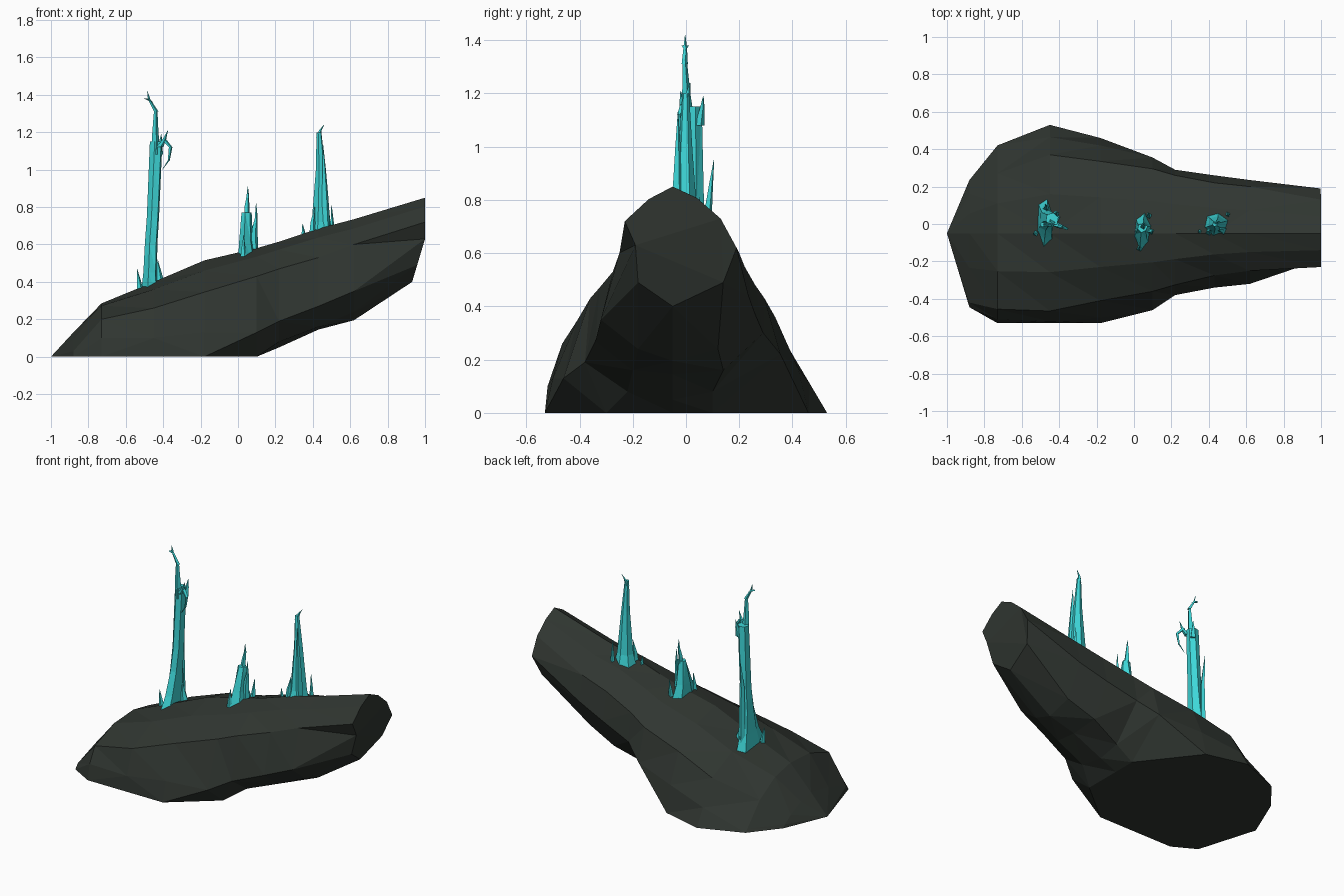
import bpy, bmesh, math, random
random.seed(4)

def material(name, rgb):
    m = bpy.data.materials.new(name)
    m.diffuse_color = (*rgb, 1)
    return m

ROCK = material("dark_grey_green_rock", (0.029, 0.036, 0.030))
CRYSTAL = material("turquoise_crystal", (0.048, 0.68, 0.69))

def loft(bm, rings, tip=None):
    """Skin closed rings of points; close the start with a tip or a cap."""
    vs = [[bm.verts.new(p) for p in r] for r in rings]
    n = len(vs[0])
    for a, b in zip(vs, vs[1:]):
        for i in range(n):
            j = (i + 1) % n
            bm.faces.new((a[i], a[j], b[j], b[i]))
    if tip:
        t = bm.verts.new(tip)
        for i in range(n):
            bm.faces.new((t, vs[0][(i + 1) % n], vs[0][i]))
    else:
        bm.faces.new(vs[0][::-1])
    bm.faces.new(vs[-1])

def finish(bm, name, mat):
    bmesh.ops.remove_doubles(bm, verts=bm.verts, dist=0.0004)
    bmesh.ops.triangulate(bm, faces=bm.faces)
    bmesh.ops.recalc_face_normals(bm, faces=bm.faces)
    me = bpy.data.meshes.new(name)
    bm.to_mesh(me)
    bm.free()
    me.materials.append(mat)
    ob = bpy.data.objects.new(name, me)
    bpy.context.collection.objects.link(ob)

# Rock: x, ridge z, back shoulder, back side, back bottom, bottom z,
# front bottom, front side, front shoulder (y, z each)
MID_Y = -0.05
sections = [
    (-0.88, .13, .16, .06, .22, .02, .235, .00, .00, -.445, .00, -.445, .00, -.42, .03),
    (-0.73, .285, .27, .16, .40, .02, .42, .00, .00, -.53, .00, -.51, .10, -.455, .20),
    (-0.45, .40, .37, .27, .465, .11, .53, .00, .00, -.53, .00, -.52, .10, -.465, .26),
    (-0.18, .515, .335, .36, .42, .17, .46, .00, .00, -.53, .00, -.50, .13, -.41, .345),
    (0.10, .58, .295, .43, .355, .22, .10, .00, .00, -.30, .00, -.46, .13, -.36, .43),
    (0.22, .615, .26, .48, .29, .30, .10, .08, .05, -.22, .08, -.38, .19, -.325, .47),
    (0.43, .685, .22, .55, .26, .37, .14, .16, .145, -.20, .16, -.34, .27, -.275, .53),
    (0.62, .735, .20, .60, .235, .44, .12, .24, .195, -.18, .24, -.32, .35, -.25, .60),
    (1.00, .85, .13, .73, .19, .62, .14, .49, .40, -.18, .49, -.19, .63, -.23, .72),
]
rings = []
for x, top, *s in sections:
    bulge = .012 if x < -.8 else .018 if x > .5 else .03
    half = lambda y, z: ((y + MID_Y) / 2, (z + top) / 2 + bulge)  # rounds the back
    yz = [(MID_Y, top), half(s[0], s[1]), (s[0], s[1]), (s[2], s[3]), (s[4], s[5]),
          (MID_Y, s[6]), (s[7], s[8]), (s[9], s[10]), (s[11], s[12]), half(s[11], s[12])]
    # the end face leans inwards below its middle
    lean = lambda z: 0.3 * max(0, 0.63 - z) if x == 1 else 0
    rings.append([(x - lean(z), y, z) for y, z in yz])
bm = bmesh.new()
loft(bm, rings, tip=(-1, MID_Y, 0))
finish(bm, "rock", ROCK)

def shard(bm, path, sides=5):
    """Jagged tapering prism through (x, y, z, radius x, radius y)."""
    jag = [random.uniform(0.9, 1.15) for _ in range(sides)]
    loft(bm, [[(x + rx * jag[i] * math.cos(math.tau * i / sides + .3),
                y + ry * jag[i] * math.sin(math.tau * i / sides + .3), z)
               for i in range(sides)] for x, y, z, rx, ry in path])

def spike(bm, pts, r):
    """Thin splinter that narrows to its tip."""
    n = len(pts) - 1
    shard(bm, [(*p, r * (1 - i / n) + .001, r * (1 - i / n) + .001)
               for i, p in enumerate(pts)], 4)

def crystal(name, shaft, spikes):
    bm = bmesh.new()
    shard(bm, shaft, 6)
    for pts, r in spikes:
        spike(bm, pts, r)
    finish(bm, name, CRYSTAL)

# Tall crystal with hooked splinters at its top
crystal("tall_crystal",
    [(-.475, .0, .33, .05, .16), (-.47, .01, .45, .04, .10), (-.465, .02, .60, .037, .06),
     (-.455, .025, .75, .036, .048), (-.438, .025, 1.15, .037, .038)],
    [([(-.44, .01, 1.08), (-.442, .0, 1.2), (-.44, -.005, 1.32), (-.442, -.005, 1.335)], .022),
     ([(-.437, -.005, 1.31), (-.475, -.003, 1.375), (-.485, -.003, 1.42)], .012),
     ([(-.49, -.003, 1.38), (-.455, -.003, 1.36)], .012),
     ([(-.42, .0, 1.12), (-.395, -.015, 1.16), (-.375, -.02, 1.21)], .018),
     ([(-.395, -.01, 1.16), (-.36, -.025, 1.12), (-.37, -.02, 1.05), (-.405, -.01, 1.0)], .012),
     ([(-.42, .05, 1.08), (-.415, .06, 1.14), (-.41, .065, 1.19)], .018),
     ([(-.47, .09, .33), (-.47, .085, .76), (-.47, .095, .86), (-.47, .105, .95)], .02),
     ([(-.52, -.05, .34), (-.53, -.05, .41), (-.54, -.05, .47)], .018),
     ([(-.41, .03, .36), (-.42, .03, .43), (-.43, .03, .52)], .03)])

# Short stump crystal
crystal("short_crystal",
    [(.05, -.04, .49, .055, .12), (.042, -.035, .62, .038, .065), (.045, -.02, .77, .028, .024)],
    [([(.05, -.02, .70), (.048, -.01, .80), (.053, 0, .86), (.052, 0, .91)], .02),
     ([(.09, -.04, .52), (.09, -.04, .68), (.098, -.04, .74), (.097, -.04, .82)], .02),
     ([(.03, -.13, .50), (.03, -.13, .58), (.03, -.12, .65)], .02),
     ([(.08, .04, .53), (.08, .05, .60), (.08, .06, .66)], .018)])

# Pointed crystal
crystal("pointed_crystal",
    [(.435, .0, .61, .075, .075), (.44, .0, .72, .05, .048),
     (.44, .0, 1.0, .026, .026), (.432, .0, 1.2, .013, .013)],
    [([(.43, .0, 1.17), (.44, .01, 1.21), (.46, .015, 1.24)], .013),
     ([(.475, -.03, .64), (.468, -.03, .85), (.462, -.03, 1.0), (.455, -.03, 1.13)], .025),
     ([(.50, .05, .63), (.503, .05, .72), (.50, .05, .81)], .016),
     ([(.36, -.04, .60), (.35, -.04, .66), (.345, -.04, .71)], .018),
     ([(.40, -.05, .61), (.40, -.04, .72), (.41, -.03, .80)], .024)])
